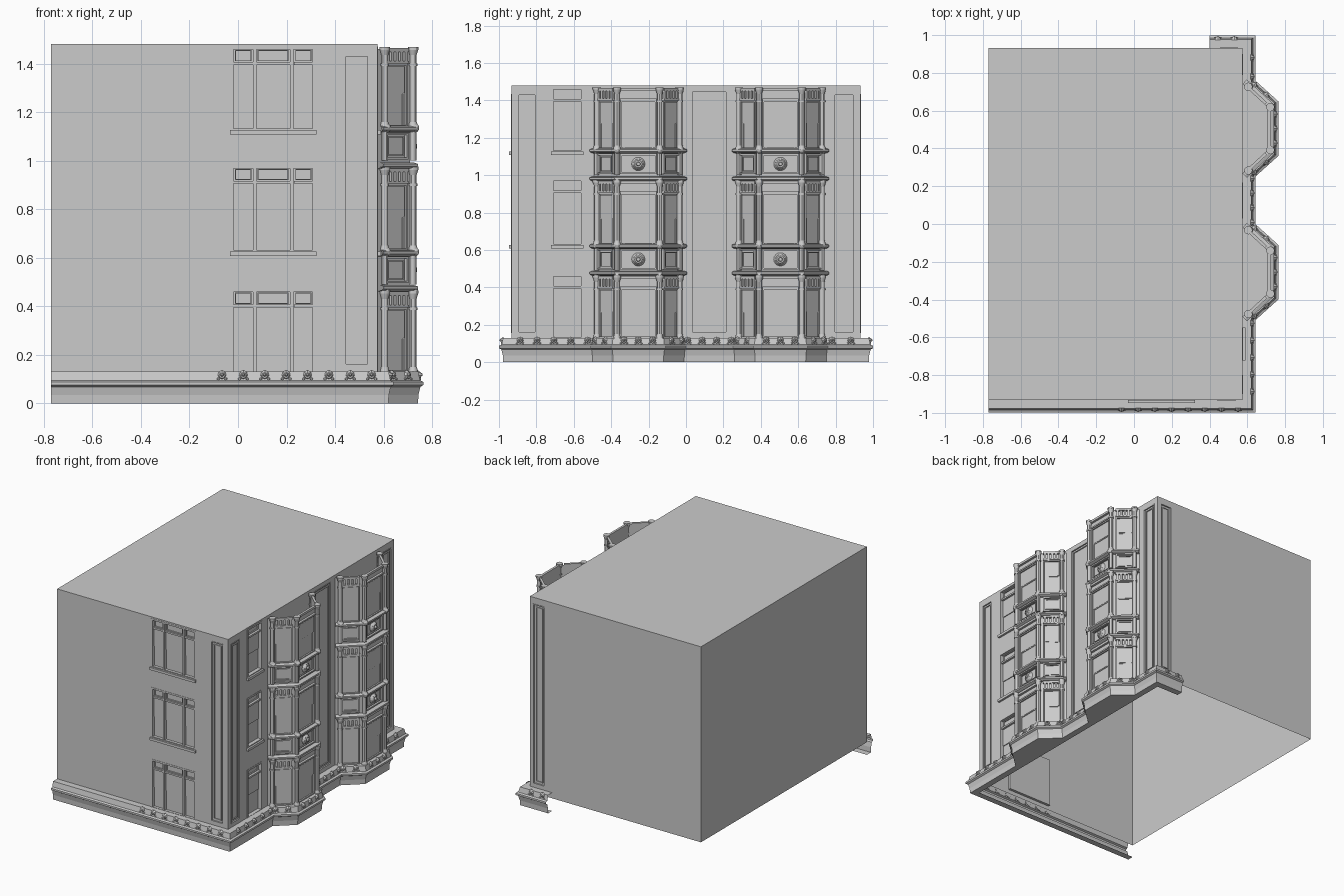
import bpy, bmesh, math
from mathutils import Vector, Matrix

cube = bpy.data.objects.get("Cube")
if cube:
    bpy.data.objects.remove(cube)

stone = bpy.data.materials.new("grey_stone")
stone.use_nodes = True
stone.diffuse_color = (0.6, 0.6, 0.6, 1)
stone.node_tree.nodes["Principled BSDF"].inputs["Base Color"].default_value = (0.6, 0.6, 0.6, 1)

XL, XR, YW, TOP, BASE = -0.77, 0.575, 0.932, 1.48, 0.09
BAYS = (-0.255, 0.505)
FLOORS = ((0.13, 0.46), (0.63, 0.97), (1.14, 1.465))


def finish(name, bm):
    mesh = bpy.data.meshes.new(name)
    bm.to_mesh(mesh)
    bm.free()
    mesh.materials.append(stone)
    obj = bpy.data.objects.new(name, mesh)
    bpy.context.collection.objects.link(obj)
    return obj


class Wall:
    """Flat wall frame: u runs along the wall, d points outwards."""
    def __init__(self, a, b):
        self.o = Vector(a).to_3d()
        self.u = (Vector(b) - Vector(a)).to_3d().normalized()
        self.n = Vector((self.u.y, -self.u.x, 0))
        self.length = (Vector(b) - Vector(a)).length

    def matrix(self, u, z, d):
        p = self.o + self.u * u + self.n * d
        m = Matrix((self.u, (0, 0, 1), self.n)).transposed().to_4x4()
        return Matrix.Translation((p.x, p.y, z)) @ m


def box(bm, w, u0, u1, z0, z1, d0, d1):
    m = w.matrix((u0 + u1) / 2, (z0 + z1) / 2, (d0 + d1) / 2)
    bmesh.ops.create_cube(bm, size=1, matrix=m @ Matrix.Diagonal((u1 - u0, z1 - z0, d1 - d0, 1)))


def border(bm, w, u0, u1, z0, z1, t, d0, d1):
    box(bm, w, u0, u0 + t, z0, z1, d0, d1)
    box(bm, w, u1 - t, u1, z0, z1, d0, d1)
    box(bm, w, u0 + t, u1 - t, z0, z0 + t, d0, d1)
    box(bm, w, u0 + t, u1 - t, z1 - t, z1, d0, d1)


def stud(bm, w, u, z, d, r1, r2, h, sides=8):
    bmesh.ops.create_cone(bm, cap_ends=True, segments=sides, radius1=r1, radius2=r2, depth=h,
                          matrix=w.matrix(u, z, d + h / 2))


def post(bm, p, z0, z1, r1, r2, sides=12):
    bmesh.ops.create_cone(bm, cap_ends=True, segments=sides, radius1=r1, radius2=r2, depth=z1 - z0,
                          matrix=Matrix.Translation((p[0], p[1], (z0 + z1) / 2)))


def sweep(bm, path, profile):
    """Mitred sheet along a plan path; profile is (outward offset, z)."""
    pts = [Vector(p) for p in path]
    dirs = [(b - a).normalized() for a, b in zip(pts, pts[1:])]
    rows = []
    for i, p in enumerate(pts):
        a, b = dirs[max(i - 1, 0)], dirs[min(i, len(dirs) - 1)]
        na, nb = Vector((a.y, -a.x)), Vector((b.y, -b.x))
        mitre = (na + nb) / (1 + na.dot(nb))
        rows.append([bm.verts.new((*(p + mitre * d), z)) for d, z in profile])
    for r, s in zip(rows, rows[1:]):
        for j in range(len(profile) - 1):
            bm.faces.new((r[j], s[j], s[j + 1], r[j + 1]))


def bay_path(c, x0, x1, half0, half1):
    return [(x0, c - half0), (x1, c - half1), (x1, c + half1), (x0, c + half0)]


front = Wall((0, -YW), (1, -YW))
right = Wall((XR, 0), (XR, 1))
back = Wall((0, YW), (-1, YW))

# Main block, open underneath, with recessed windows and long panels
body = bmesh.new()
bmesh.ops.create_cube(body, size=1, matrix=Matrix.Translation(((XL + XR) / 2, 0, (TOP + BASE) / 2))
                      @ Matrix.Diagonal((XR - XL, 2 * YW, TOP - BASE, 1)))
body = finish("main_block", body)
storeys = ((0.12, 0.47), (0.62, 0.98), (1.12, 1.47))
openings = [(w, u0, u1, z0, z1, depth) for w, u0, u1, depth in
            ((front, -0.03, 0.32, 0.018), (right, -0.72, -0.55, 0.025)) for z0, z1 in storeys]
panels = [(front, 0.44, 0.54, 0.155, 1.435), (right, -0.90, -0.80, 0.155, 1.435),
          (right, 0.03, 0.22, 0.155, 1.45), (right, 0.79, 0.90, 0.155, 1.435),
          (back, -0.55, -0.455, 0.155, 1.435)]
cut = bmesh.new()
for *area, depth in openings:
    box(cut, *area, -depth, 0.02)
for p in panels:
    box(cut, *p, -0.007, 0.02)
cutter = finish("opening_cutter", cut)
cutter.hide_render = True
mod = body.modifiers.new("openings", "BOOLEAN")
mod.operation, mod.solver, mod.object = "DIFFERENCE", "EXACT", cutter
bpy.context.view_layer.objects.active = body
bpy.ops.object.modifier_apply(modifier=mod.name)
bpy.data.objects.remove(cutter)
bm = bmesh.new()
bm.from_mesh(body.data)
floor = [f for f in bm.faces if f.normal.z < -0.9 and f.calc_center_median().z < BASE + 0.01]
bmesh.ops.delete(bm, geom=floor, context="FACES")
bm.to_mesh(body.data)
bm.free()

# Nested mouldings in the long panels
bm = bmesh.new()
for w, u0, u1, z0, z1 in panels:
    border(bm, w, u0, u1, z0, z1, 0.006, -0.007, 0.003)
    border(bm, w, u0 + 0.02, u1 - 0.02, z0 + 0.02, z1 - 0.02, 0.005, -0.007, -0.001)
finish("wall_panel_mouldings", bm)

# Windows in the flat walls
bm = bmesh.new()
for w, u0, u1, z0, z1, depth in openings:
    border(bm, w, u0, u1, z0, z1, 0.012, -depth, 0.002)
    lights = [(u0 + 0.012, u1 - 0.012)]
    if w is front:
        lights = [(u0 + 0.012, 0.062), (0.075, 0.215), (0.23, u1 - 0.012)]
        for u in (0.062, 0.215):
            box(bm, w, u, u + 0.014, z0, z1 - 0.01, -depth, 0)
    for a, b in lights:
        box(bm, w, a, b, z1 - 0.075, z1 - 0.063, -depth, -0.004)
        border(bm, w, a + 0.006, b - 0.006, z1 - 0.06, z1 - 0.014, 0.004, -depth, 0.008 - depth)
        box(bm, w, a, b, z0 + 0.15, z1 - 0.075, -depth, 0.006 - depth)
    if z0 > 0.3:
        box(bm, w, u0 - 0.003, u1 + 0.003, z0 - 0.012, z0 + 0.006, -depth, 0.015)
finish("wall_windows", bm)

# Base cornice that follows the walls and bays
path = [(XL, -YW), (XR, -YW)]
for c in BAYS:
    path += bay_path(c, XR, 0.697, 0.225, 0.115)
path += [(XR, YW), (0.40, YW)]
bm = bmesh.new()
sweep(bm, path, [(0, 0), (0.045, 0), (0.047, 0.035), (0.055, 0.068), (0.067, 0.075), (0.067, 0.088),
                 (0.054, 0.094), (0.046, 0.13), (0, 0.13)])
for c in BAYS:
    plan = bay_path(c, XR, 0.697, 0.225, 0.115)
    bm.faces.new([bm.verts.new((x, y, 0.13)) for x, y in plan])
    bm.faces.new([bm.verts.new((x, y, 0)) for x, y in reversed(plan)])
finish("base_cornice", bm)

# Rosettes on the cornice frieze
bm = bmesh.new()
for i, (a, b) in enumerate(zip(path, path[1:])):
    w = Wall(a, b)
    start, end = (0.66 if i == 0 else 0.0), w.length + (0.02 if i == 0 else 0)
    count = max(1, round((end - start) / 0.084))
    for k in range(count):
        u = start + (end - start) * (k + 0.5) / count
        stud(bm, w, u, 0.115, 0.043, 0.022, 0.012, 0.014)
        stud(bm, w, u, 0.118, 0.055, 0.010, 0.004, 0.009, 6)
        for s in (-0.016, 0.016):
            stud(bm, w, u + s, 0.10, 0.046, 0.009, 0.004, 0.012, 6)
finish("cornice_rosettes", bm)

# Bay shells, ledges, windows, spandrels and columns
shell, ledge, trim, cols = (bmesh.new() for _ in range(4))
for c in BAYS:
    plan = bay_path(c, XR, 0.708, 0.236, 0.113)
    sweep(shell, plan, [(0, 0.13), (0, 1.46)])
    for z in (0.475, 0.62, 0.98, 1.13):
        sweep(ledge, plan, [(0, z - 0.014), (0.018, z - 0.011), (0.033, z - 0.004),
                            (0.033, z + 0.007), (0.018, z + 0.012), (0, z + 0.012)])
    for i, (a, b) in enumerate(zip(plan, plan[1:])):
        w = Wall(a, b)
        centre = i == 1
        u0, u1 = (0.016, w.length - 0.016) if centre else (0.022, w.length - 0.02)
        if i == 0:
            u0 += 0.014
        if i == 2:
            u1 -= 0.014
        for z0, z1 in FLOORS:
            zt = z1 - 0.065
            border(trim, w, u0, u1, z0, zt, 0.008, 0, 0.010)
            box(trim, w, u0 + 0.016, u1 - 0.016, z0 + 0.14, zt - 0.012, 0, 0.006)
            border(trim, w, u0 + 0.018, u1 - 0.018, z0, z0 + 0.14, 0.005, 0, 0.004)
            box(trim, w, u0, u1, zt, zt + 0.01, 0, 0.016)
            box(trim, w, u0, u1, z1 - 0.016, z1, 0, 0.016)
            if not centre:
                for k in range(5):
                    u = u0 + (u1 - u0) * (k + 0.5) / 5
                    box(trim, w, u - 0.007, u + 0.007, zt + 0.01, z1 - 0.016, 0, 0.014)
        for z in (0.495, 1.005):
            border(trim, w, u0, u1, z, z + 0.11, 0.009, 0, 0.014)
            border(trim, w, u0 + 0.018, u1 - 0.018, z + 0.016, z + 0.094, 0.004, 0, 0.008)
            if centre:
                mid = w.length / 2
                for r, d, h in ((0.036, 0, 0.014), (0.026, 0.014, 0.006), (0.012, 0.02, 0.01)):
                    stud(trim, w, mid, z + 0.055, d, r, r * 0.75, h, 16)
    for x, y in bay_path(c, 0.605, 0.722, 0.222, 0.114):
        for z0, z1 in FLOORS:
            post(cols, (x, y), z0, z1, 0.014, 0.014)
            post(cols, (x, y), z0, z0 + 0.02, 0.02, 0.015)
            post(cols, (x, y), z1 - 0.075, z1 - 0.065, 0.018, 0.018)
            post(cols, (x, y), z1 - 0.03, z1 - 0.008, 0.014, 0.021)
            post(cols, (x, y), z1 - 0.008, z1 + 0.004, 0.022, 0.022)
        for z in (0.49, 1.0):
            post(cols, (x, y), z, z + 0.12, 0.013, 0.013)
            for dz, r in ((0.135, 0.02), (-0.025, 0.016)):
                bmesh.ops.create_uvsphere(cols, u_segments=10, v_segments=6, radius=r,
                                          matrix=Matrix.Translation((x + 0.006, y, z + dz)))
finish("bay_walls", shell)
finish("bay_ledges", ledge)
finish("bay_window_trim", trim)
columns = finish("bay_columns", cols)
columns.select_set(True)
bpy.context.view_layer.objects.active = columns
bpy.ops.object.shade_smooth_by_angle()
